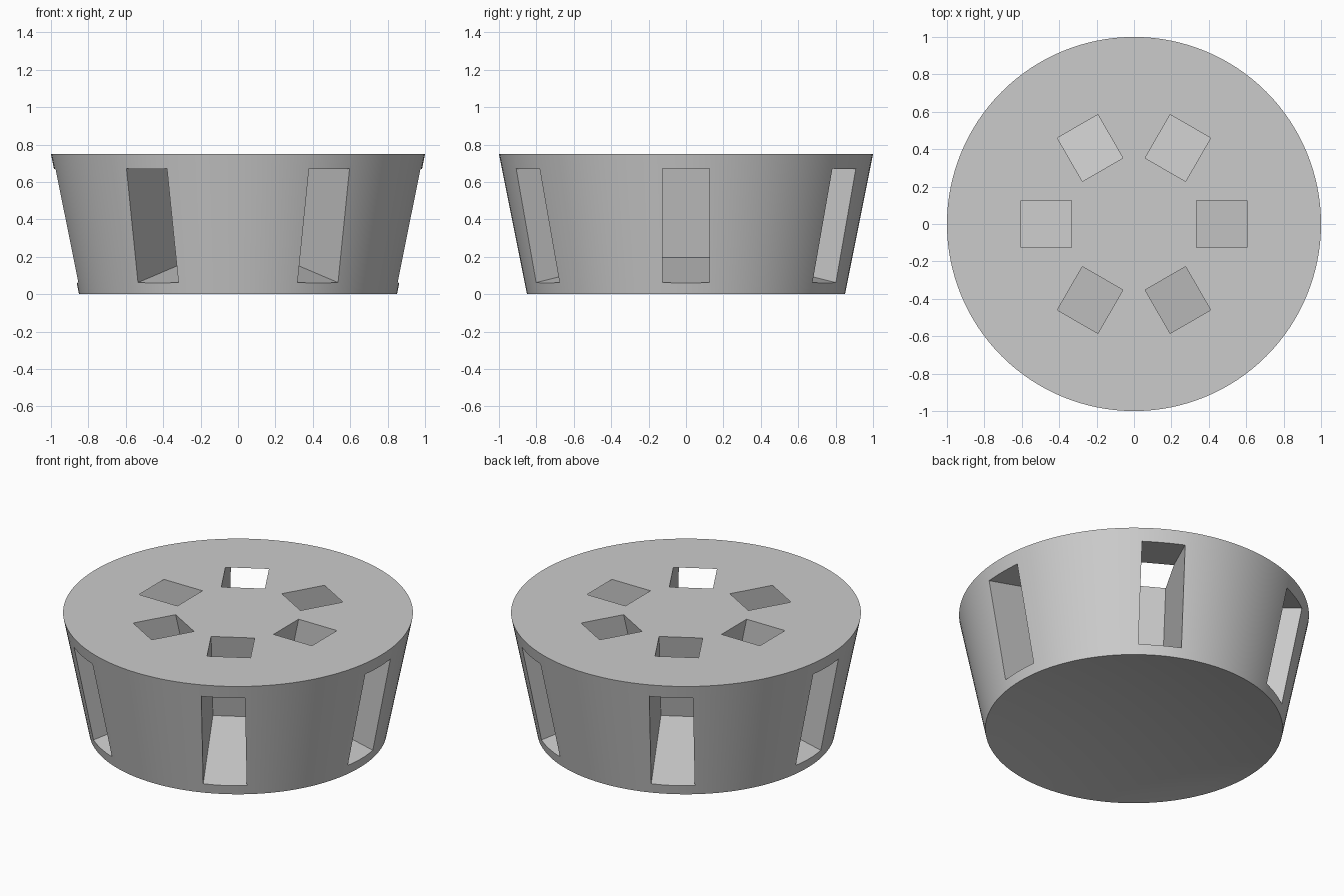
import bpy
import bmesh
from math import radians
from mathutils import Matrix

cube = bpy.data.objects.get("Cube")
if cube:
    bpy.data.objects.remove(cube, do_unlink=True)

HEIGHT, R_BOTTOM, R_TOP = 0.75, 0.85, 1.0
DISH_DEPTH, DISH_RINGS = 0.08, 12
SLOTS, TILT = 6, radians(12)
# Slot extents in its tilted frame: inner/outer end, half width, floor/ceiling
INNER, OUTER, HALF_W, FLOOR, CEIL = 0.172, 1.1, 0.125, 0.238, 0.859

grey = bpy.data.materials.new("plain grey")
grey.use_nodes = True
colour = (0.6, 0.6, 0.6, 1)
grey.diffuse_color = colour
grey.node_tree.nodes["Principled BSDF"].inputs["Base Color"].default_value = colour


def add_object(name, bm):
    bmesh.ops.recalc_face_normals(bm, faces=bm.faces)
    mesh = bpy.data.meshes.new(name)
    bm.to_mesh(mesh)
    bm.free()
    mesh.materials.append(grey)
    obj = bpy.data.objects.new(name, mesh)
    bpy.context.collection.objects.link(obj)
    return obj


def slot_cutter(index):
    """Box leaning with the side wall, turned about the centre."""
    bm = bmesh.new()
    size = Matrix.Diagonal((OUTER - INNER, 2 * HALF_W, CEIL - FLOOR, 1))
    place = Matrix.Translation(((INNER + OUTER) / 2, 0, (FLOOR + CEIL) / 2))
    turn = Matrix.Rotation(radians(360 / SLOTS * index), 4, "Z")
    lean = Matrix.Rotation(TILT, 4, "Y")
    bmesh.ops.create_cube(bm, size=1, matrix=turn @ lean @ place @ size)
    cutter = add_object(f"slot_cutter_{index}", bm)
    cutter.hide_render = True
    return cutter


# Tapered round body with a shallow domed hollow underneath
bm = bmesh.new()
steps = [i / DISH_RINGS for i in range(DISH_RINGS + 1)]
profile = [(R_BOTTOM * t, DISH_DEPTH * (1 - t * t)) for t in steps]
profile.append((R_TOP, HEIGHT))
verts = [bm.verts.new((r, 0, z)) for r, z in profile]
edges = [bm.edges.new(pair) for pair in zip(verts, verts[1:])]
bmesh.ops.spin(bm, geom=verts + edges, cent=(0, 0, 0), axis=(0, 0, 1),
               angle=radians(360), steps=128)
bmesh.ops.remove_doubles(bm, verts=bm.verts, dist=0.0001)

# Flat top face
bmesh.ops.holes_fill(bm, edges=bm.edges, sides=0)
body = add_object("slotted_body", bm)
bpy.context.view_layer.objects.active = body
body.select_set(True)

# Ring of slots running from the top face out through the side
for i in range(SLOTS):
    cutter = slot_cutter(i)
    mod = body.modifiers.new("slot", "BOOLEAN")
    mod.operation = "DIFFERENCE"
    mod.solver = "EXACT"
    mod.object = cutter
    bpy.ops.object.modifier_apply(modifier=mod.name)
    bpy.data.objects.remove(cutter, do_unlink=True)

bpy.ops.object.shade_smooth_by_angle(angle=radians(30))
